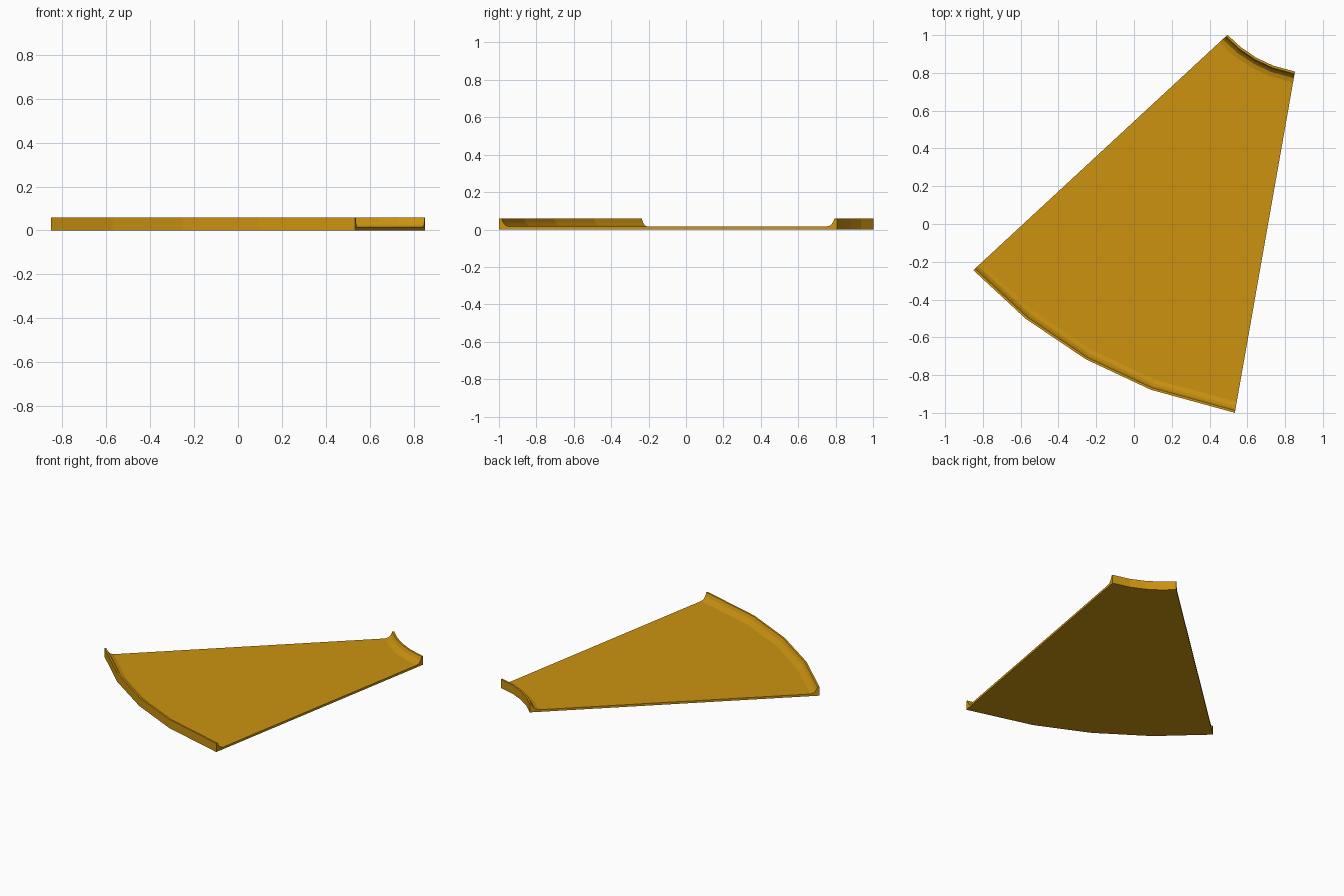
import bpy, bmesh, math

if "Cube" in bpy.data.objects:
    bpy.data.objects.remove(bpy.data.objects["Cube"])

# Radial cross-section (radius, height): flat plate with a filleted lip at each end
RI, RO, H, T = 0.638, 2.472, 0.06, 0.015
LIP = [(0.012, H), (0.022, 0.038), (0.035, 0.022), (0.058, T)]
profile = [(RI, 0), (RI, H)] + [(RI + d, z) for d, z in LIP]
profile += [(RO - d, z) for d, z in reversed(LIP)] + [(RO, H), (RO, 0)]

# Sweep angles of the wedge around its apex
CX, CY = 0.963, 1.435
angles = [math.radians(a) for a in (222.8, 231.6, 240.5, 249.3, 260.0)]

bm = bmesh.new()
rings = [[bm.verts.new((CX + r * math.cos(a), CY + r * math.sin(a), z))
          for r, z in profile] for a in angles]
n = len(profile)
for p, q in zip(rings, rings[1:]):
    for i in range(n):
        j = (i + 1) % n
        bm.faces.new((p[i], p[j], q[j], q[i]))

# Straight cut sides
bm.faces.new(rings[0])
bm.faces.new(rings[-1])
bmesh.ops.recalc_face_normals(bm, faces=bm.faces)

mesh = bpy.data.meshes.new("curved_floor_segment")
bm.to_mesh(mesh)
bm.free()
obj = bpy.data.objects.new("curved_floor_segment", mesh)
bpy.context.collection.objects.link(obj)

# Ochre colour
mat = bpy.data.materials.new("ochre")
mat.diffuse_color = (0.6, 0.29, 0.005, 1)
mat.use_nodes = True
mat.node_tree.nodes["Principled BSDF"].inputs["Base Color"].default_value = mat.diffuse_color
mesh.materials.append(mat)
